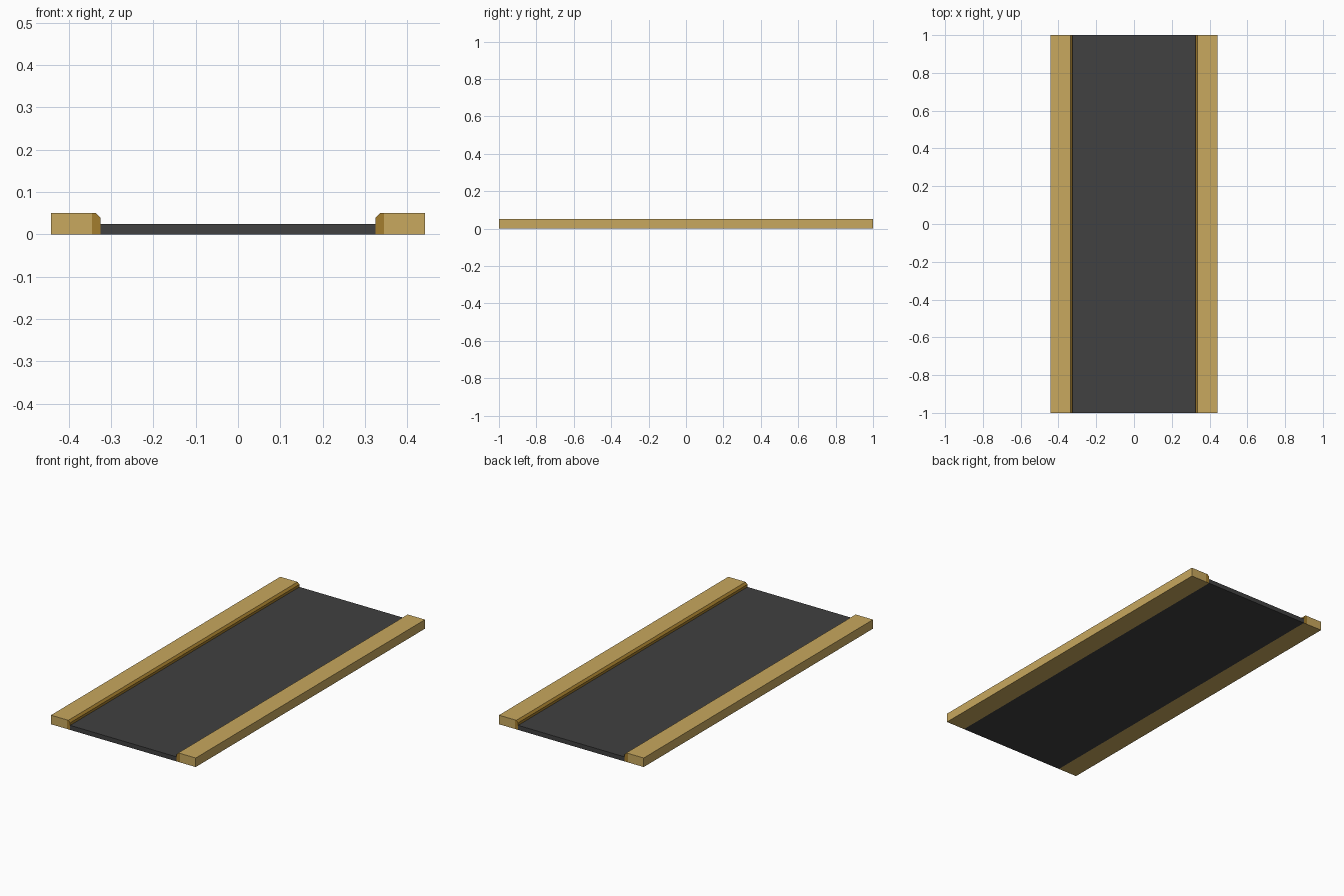
import bpy, bmesh

if "Cube" in bpy.data.objects:
    bpy.data.objects.remove(bpy.data.objects["Cube"])

def material(name, rgb):
    m = bpy.data.materials.new(name)
    m.diffuse_color = (*rgb, 1)
    m.use_nodes = True
    m.node_tree.nodes["Principled BSDF"].inputs["Base Color"].default_value = m.diffuse_color
    return m

paving = material("sand paving", (0.578, 0.392, 0.112))
kerb_mat = material("dark ochre kerb", (0.37, 0.205, 0.026))
asphalt = material("asphalt grey", (0.052, 0.052, 0.052))

def extrude_profile(name, pts, mats, y0=-1.0, y1=1.0):
    """Extrude an (x, z) outline along the street."""
    bm = bmesh.new()
    face = bm.faces.new([bm.verts.new((x, y0, z)) for x, z in pts])
    ext = bmesh.ops.extrude_face_region(bm, geom=[face])
    moved = [v for v in ext["geom"] if isinstance(v, bmesh.types.BMVert)]
    bmesh.ops.translate(bm, verts=moved, vec=(0, y1 - y0, 0))
    bmesh.ops.recalc_face_normals(bm, faces=bm.faces)
    # level faces take the second material when there is one
    if len(mats) > 1:
        for f in bm.faces:
            f.material_index = int(abs(f.normal.z) > 0.9)
    me = bpy.data.meshes.new(name)
    bm.to_mesh(me)
    bm.free()
    for m in mats:
        me.materials.append(m)
    ob = bpy.data.objects.new(name, me)
    bpy.context.collection.objects.link(ob)
    return ob

# Road slab between the kerbs
extrude_profile("road", [(-0.325, 0), (0.325, 0), (0.325, 0.025), (-0.325, 0.025)], [asphalt])

for side, s in (("left", -1), ("right", 1)):
    # Pavement slab
    walk = [(0.345, 0), (0.442, 0), (0.442, 0.05), (0.345, 0.05)]
    extrude_profile(side + "_pavement", [(s * x, z) for x, z in walk], [paving])
    # Kerb with chamfered road edge; its level top matches the paving
    kerb = [(0.325, 0), (0.345, 0), (0.345, 0.05), (0.336, 0.05), (0.325, 0.039)]
    extrude_profile(side + "_kerb", [(s * x, z) for x, z in kerb], [kerb_mat, paving])
